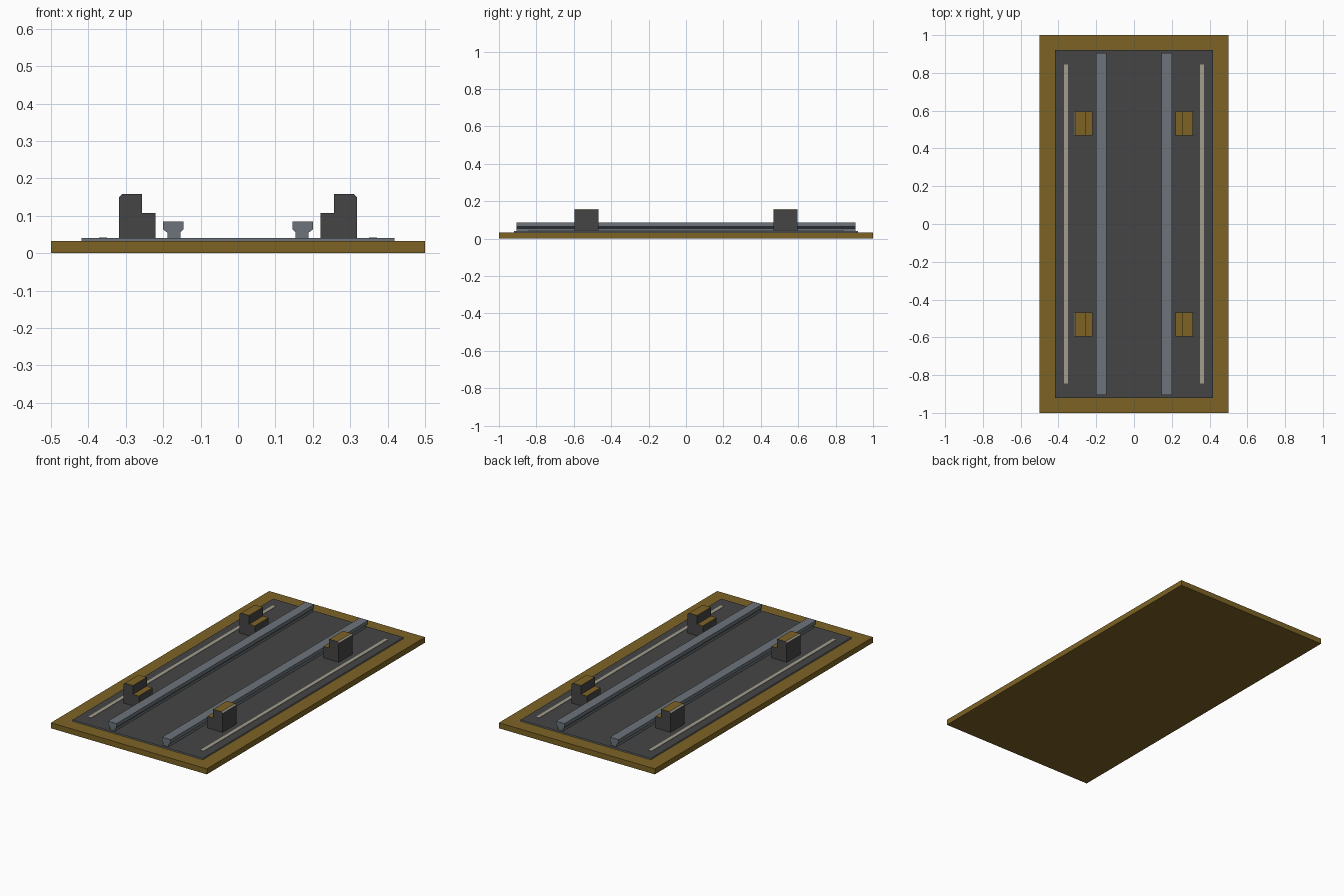
import bpy
import bmesh

cube = bpy.data.objects.get("Cube")
if cube:
    bpy.data.objects.remove(cube, do_unlink=True)


def material(name, r, g, b):
    m = bpy.data.materials.new(name)
    m.use_nodes = True
    m.diffuse_color = (r, g, b, 1)
    m.node_tree.nodes["Principled BSDF"].inputs["Base Color"].default_value = (r, g, b, 1)
    return m


bronze = material("bronze", 0.205, 0.125, 0.018)
charcoal = material("charcoal", 0.06, 0.06, 0.06)
steel = material("steel", 0.15, 0.175, 0.195)
cream = material("cream", 0.36, 0.34, 0.27)


def finish(name, bm, mats, rule=None):
    """Turn a bmesh into an object, colouring faces by a rule on the normal."""
    bmesh.ops.recalc_face_normals(bm, faces=bm.faces)
    for f in bm.faces:
        f.normal_update()
        f.material_index = rule(f.normal) if rule else 0
    mesh = bpy.data.meshes.new(name)
    bm.to_mesh(mesh)
    bm.free()
    for m in mats:
        mesh.materials.append(m)
    obj = bpy.data.objects.new(name, mesh)
    bpy.context.collection.objects.link(obj)
    return obj


def extrude(name, profile, y0, y1, mats, rule=None):
    """Sweep an x-z profile along y."""
    bm = bmesh.new()
    face = bm.faces.new([bm.verts.new((x, y0, z)) for x, z in profile])
    new = bmesh.ops.extrude_face_region(bm, geom=[face])["geom"]
    verts = [v for v in new if isinstance(v, bmesh.types.BMVert)]
    bmesh.ops.translate(bm, verts=verts, vec=(0, y1 - y0, 0))
    return finish(name, bm, mats, rule)


def box(name, x0, x1, half_y, z0, z1, mats, rule=None, chamfer=0):
    bm = bmesh.new()
    bmesh.ops.create_cube(bm, size=1)
    for v in bm.verts:
        v.co.x = x1 if v.co.x > 0 else x0
        v.co.y *= 2 * half_y
        v.co.z = z1 if v.co.z > 0 else z0
    if chamfer:
        rim = [e for e in bm.edges if all(v.co.z == z1 for v in e.verts)]
        bmesh.ops.bevel(bm, geom=rim, offset=chamfer, segments=1, affect='EDGES')
    return finish(name, bm, mats, rule)


def top_or_side(n):
    return 0 if n.z > 0.5 else 1


def block_colour(n):
    # flat tops, sloped outer edge, then plain sides
    return 1 if n.z > 0.9 else 2 if n.z > 0.3 else 0


# Base slab and inset deck
box("base_slab", -0.5, 0.5, 1, 0, 0.032, [bronze], chamfer=0.005)
box("deck_plate", -0.418, 0.418, 0.92, 0.03, 0.04, [charcoal, steel], top_or_side)

# Half profiles, seen on the +x side
rail = [(0.154, 0.038), (0.189, 0.038), (0.189, 0.055), (0.201, 0.064),
        (0.201, 0.085), (0.146, 0.085), (0.146, 0.064), (0.154, 0.055)]
block = [(0.22, 0.038), (0.318, 0.038), (0.318, 0.15), (0.31, 0.158),
         (0.257, 0.158), (0.257, 0.107), (0.22, 0.107)]

for side, s in (("left", 1), ("right", -1)):
    # Long rail
    extrude("rail_" + side, [(s * x, z) for x, z in rail], -0.905, 0.905, [steel])
    # Painted line beside the deck edge
    box("line_" + side, *sorted((s * 0.35, s * 0.371)), 0.845, 0.038, 0.042, [cream])
    # Stepped clamp blocks
    for end, y in (("front", -0.532), ("back", 0.532)):
        extrude("block_" + end + "_" + side, [(s * x, z) for x, z in block],
                y - 0.063, y + 0.063, [charcoal, bronze, cream], block_colour)
